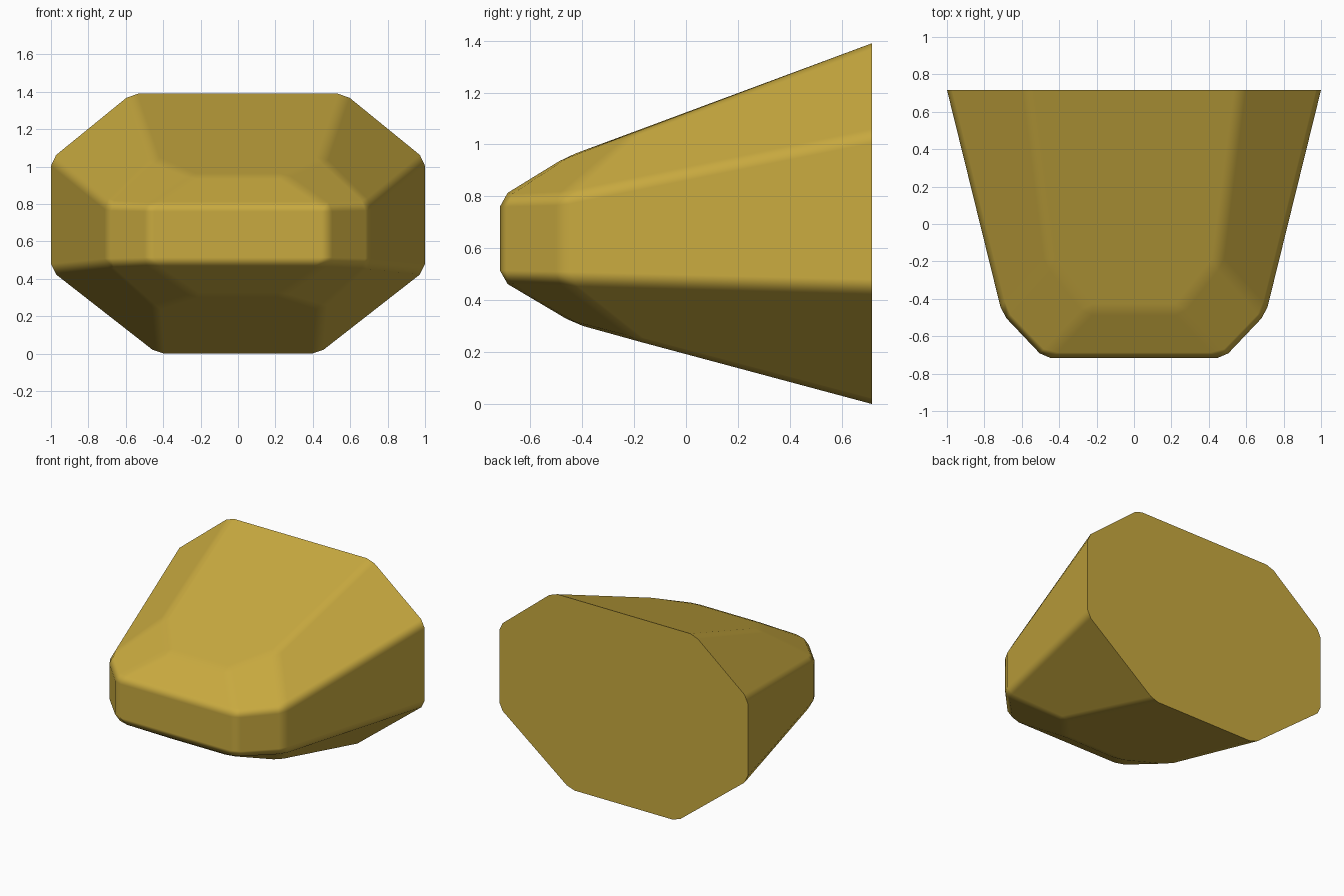
import bpy, bmesh

if "Cube" in bpy.data.objects:
    bpy.data.objects.remove(bpy.data.objects["Cube"])

# Right half of four outlines, front to back, from bottom layer to top layer
layers = [
    [(0.23, -0.43, 0.31), (0.45, -0.18, 0.24), (0.43, 0.717, 0.0)],
    [(0.48, -0.717, 0.48), (0.705, -0.48, 0.475), (1.0, 0.717, 0.445)],
    [(0.48, -0.717, 0.795), (0.705, -0.48, 0.80), (1.0, 0.717, 1.04)],
    [(0.24, -0.46, 0.953), (0.45, -0.20, 1.045), (0.57, 0.717, 1.39)],
]

bm = bmesh.new()
rings = []
for pts in layers:
    loop = pts + [(-x, y, z) for x, y, z in reversed(pts)]
    rings.append([bm.verts.new(p) for p in loop])

# Loft the layers, with one flat octagon closing the back
bm.faces.new(rings[0])
bm.faces.new(rings[-1])
for a, b in zip(rings, rings[1:]):
    for i in (0, 1, 3, 4, 5):
        j = (i + 1) % 6
        bm.faces.new((a[i], a[j], b[j], b[i]))
back = bm.faces.new([r[2] for r in rings] + [r[3] for r in reversed(rings)])
bmesh.ops.recalc_face_normals(bm, faces=bm.faces)

# Soften every edge except the back rim, which stays sharp
weight = bm.edges.layers.float.new("bevel_weight_edge")
for e in bm.edges:
    rim = back in e.link_faces
    e[weight] = 0.0 if rim else 1.0
    e.smooth = not rim
for f in bm.faces:
    f.smooth = True

mesh = bpy.data.meshes.new("faceted_body")
bm.to_mesh(mesh)
bm.free()
body = bpy.data.objects.new("faceted_body", mesh)
bpy.context.collection.objects.link(body)

bevel = body.modifiers.new("soft_edges", "BEVEL")
bevel.limit_method = "WEIGHT"
bevel.width = 0.035
bevel.segments = 1
bevel.harden_normals = True

mat = bpy.data.materials.new("mustard")
mat.diffuse_color = (0.58, 0.40, 0.05, 1)
mat.use_nodes = True
mat.node_tree.nodes["Principled BSDF"].inputs["Base Color"].default_value = mat.diffuse_color
mesh.materials.append(mat)
